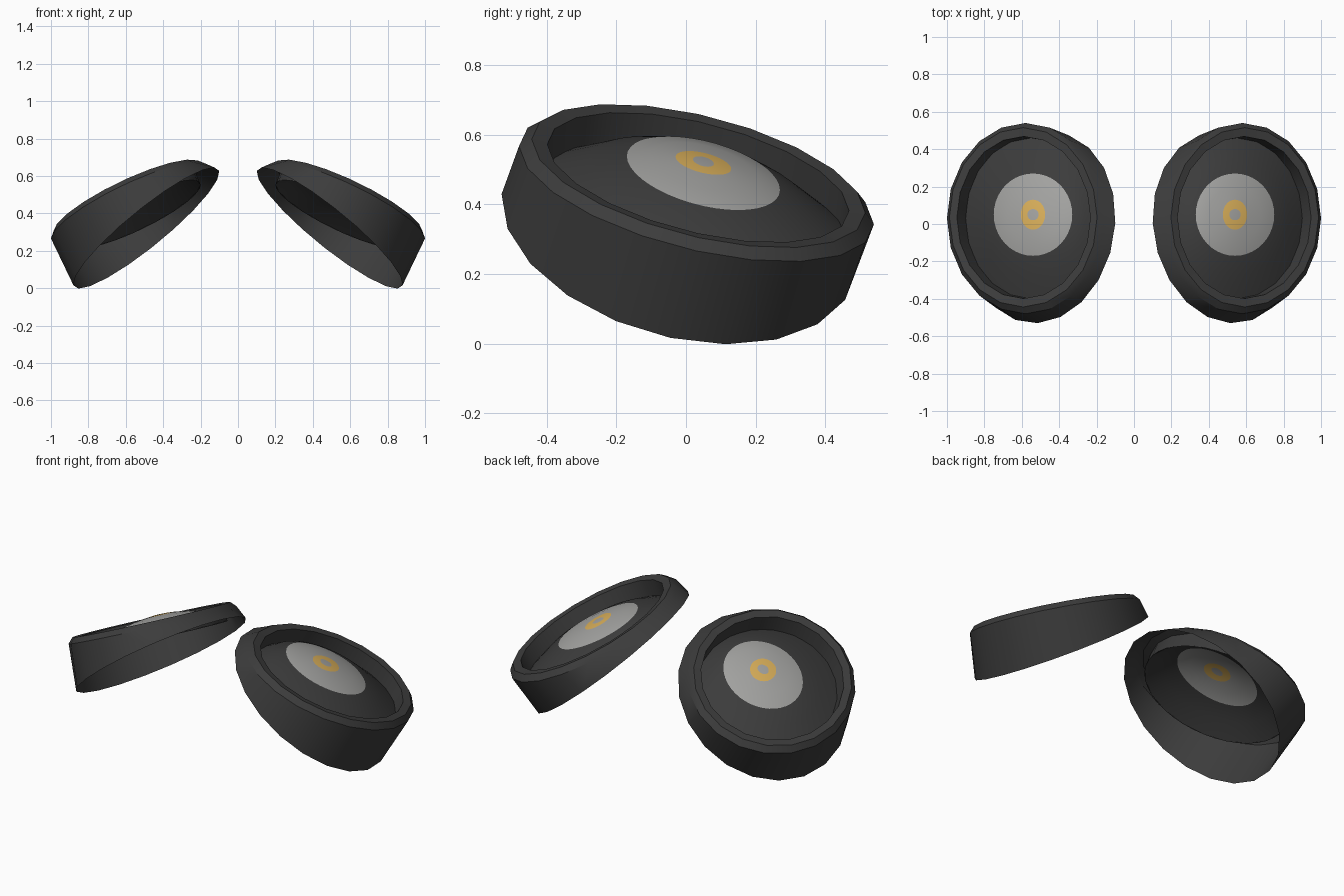
import bpy, bmesh, math
from mathutils import Vector

if "Cube" in bpy.data.objects:
    bpy.data.objects.remove(bpy.data.objects["Cube"])

NORMAL = Vector((0.45, 0.22, 1.0)).normalized()   # facing direction of the rim


def material(name, r, g, b):
    m = bpy.data.materials.new(name)
    m.diffuse_color = (r, g, b, 1)
    m.use_nodes = True
    m.node_tree.nodes["Principled BSDF"].inputs["Base Color"].default_value = m.diffuse_color
    return m


DARK = material("charcoal", 0.045, 0.045, 0.045)
GREY = material("mid grey", 0.36, 0.36, 0.35)
GOLD = material("gold", 0.68, 0.42, 0.10)


def ring(center, hx, hy, slope, skew=0.0, n=20):
    """Ellipse in plan, lying on a plane tilted by slope = (sx, sy)."""
    pts = []
    for i in range(n):
        c, s = math.cos(math.tau * i / n), math.sin(math.tau * i / n)
        x, y = hx * c - skew * s, hy * s - skew * c
        pts.append(Vector(center) + Vector((x, y, -slope[0] * x - slope[1] * y)))
    return pts


def loft(name, rings, side, mats, band_mats=None, apex=None):
    """Skin consecutive rings; side -1 mirrors the part across x = 0."""
    bm = bmesh.new()
    loops = [[bm.verts.new((p.x * side, p.y, p.z)) for p in r] for r in rings]
    n = len(loops[0])
    for k in range(len(loops) - 1):
        a, b = loops[k], loops[k + 1]
        for i in range(n):
            j = (i + 1) % n
            f = bm.faces.new((a[i], a[j], b[j], b[i]))
            f.material_index = band_mats[k] if band_mats else 0
    if apex is not None:
        tip = bm.verts.new((apex.x * side, apex.y, apex.z))
        last = loops[-1]
        for i in range(n):
            f = bm.faces.new((last[i], last[(i + 1) % n], tip))
            f.material_index = band_mats[-1]
    if side < 0:
        bmesh.ops.reverse_faces(bm, faces=bm.faces[:])
    me = bpy.data.meshes.new(name)
    bm.to_mesh(me)
    bm.free()
    for m in mats:
        me.materials.append(m)
    ob = bpy.data.objects.new(name, me)
    bpy.context.collection.objects.link(ob)
    bpy.context.view_layer.objects.active = ob
    ob.select_set(True)
    bpy.ops.object.shade_smooth_by_angle(angle=math.radians(25))
    ob.select_set(False)


RIM = Vector((0.58, 0.03, 0.455))
TILT = (0.45, 0.22)


def rim_ring(scale, lift):
    return ring(RIM + NORMAL * lift, 0.42 * scale, 0.51 * scale, TILT)


def dome_point(x, y, drop):
    z = 0.47 - TILT[0] * (x - 0.58) - TILT[1] * (y - 0.03) + 0.04 - drop
    return Vector((x, y, z))


# dome rings from the edge inward: centre x, centre y, half width, half depth
DOME = [(0.55, 0.03, 0.35, 0.43), (0.545, 0.04, 0.28, 0.32),
        (0.54, 0.05, 0.21, 0.22), (0.54, 0.05, 0.14, 0.15),
        (0.54, 0.05, 0.065, 0.08), (0.54, 0.05, 0.03, 0.03)]
dome_rings = [ring(dome_point(cx, cy, 0.7 * hy * hy), hx, hy, TILT, n=40)
              for cx, cy, hx, hy in DOME]
dome_edge = dome_rings[0][::2]

for side, label in ((1, "right"), (-1, "left")):
    # open-bottomed wedge-shaped cup with bevelled rim and inner lip
    shell = [ring((0.49, -0.02, 0.322), 0.39, 0.51, (0.8, 0.25), 0.025),
             rim_ring(1.0, 0.0),
             rim_ring(0.94, 0.03),
             rim_ring(0.85, 0.025),
             dome_edge]
    loft(label + "_cup", shell, side, [DARK])
    # shallow domed lens with a grey disc, gold ring and grey centre
    loft(label + "_lens", dome_rings, side, [DARK, GREY, GOLD],
         [0, 0, 1, 1, 2, 1], dome_point(0.54, 0.05, 0))
